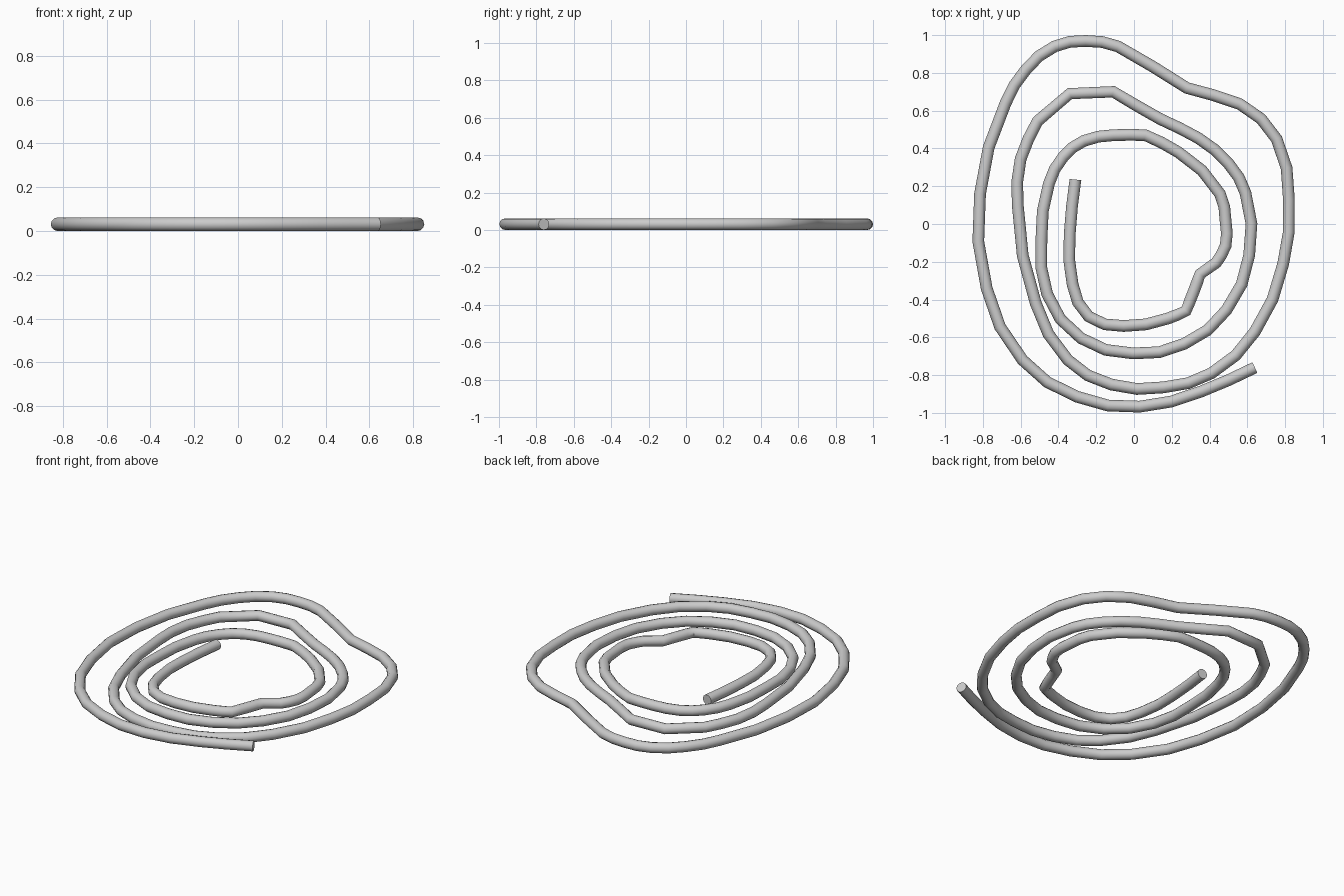
import bpy
import math

RADIUS = 0.031

# centreline of the loose coil, from the outer end to the inner end
PATH = [
    (.64, -.76), (.36, -.885), (.03, -.967), (-.30, -.915), (-.59, -.72),
    (-.78, -.34), (-.815, .16), (-.68, .64), (-.57, .82), (-.42, .94),
    (-.255, .969), (-.085, .94), (.28, .72), (.56, .635), (.755, .45),
    (.82, .13), (.79, -.21), (.64, -.57), (.41, -.79), (.155, -.865),
    (-.12, -.85), (-.35, -.72), (-.52, -.42), (-.615, .095), (-.60, .345),
    (-.51, .545), (-.34, .69), (-.11, .70), (.14, .555), (.34, .455),
    (.50, .32), (.59, .165), (.61, -.165), (.49, -.455), (.265, -.635),
    (-.005, -.685), (-.28, -.605), (-.46, -.37), (-.49, -.08), (-.45, .215),
    (-.375, .355), (-.265, .44), (-.11, .47), (.06, .47), (.235, .38),
    (.455, .16), (.485, .015), (.485, -.115), (.435, -.205), (.35, -.265),
    (.315, -.36), (.275, -.46), (.18, -.50), (-.055, -.54), (-.24, -.49),
    (-.325, -.32), (-.34, -.05), (-.31, .235),
]
# points where the rope kinks instead of bending
KINKS = {(-.51, .545), (-.34, .69), (-.11, .70), (.06, .47), (.435, -.205),
         (.35, -.265), (.275, -.46)}

# round tube swept along the path
curve = bpy.data.curves.new("coiled_rope", 'CURVE')
curve.dimensions = '3D'
curve.twist_mode = 'Z_UP'
curve.resolution_u = 2
curve.bevel_depth = RADIUS
curve.bevel_resolution = 4
curve.use_fill_caps = True
spline = curve.splines.new('BEZIER')
spline.bezier_points.add(len(PATH) - 1)
for point, (x, y) in zip(spline.bezier_points, PATH):
    point.co = (x, y, RADIUS)
    kind = 'VECTOR' if (x, y) in KINKS else 'AUTO'
    point.handle_left_type = point.handle_right_type = kind

rope = bpy.data.objects.new("coiled_rope", curve)
bpy.context.collection.objects.link(rope)

# turn it into a mesh with smooth sides and crisp end caps
bpy.context.view_layer.objects.active = rope
rope.select_set(True)
bpy.ops.object.convert(target='MESH')
bpy.ops.object.shade_smooth_by_angle(angle=math.radians(40))
